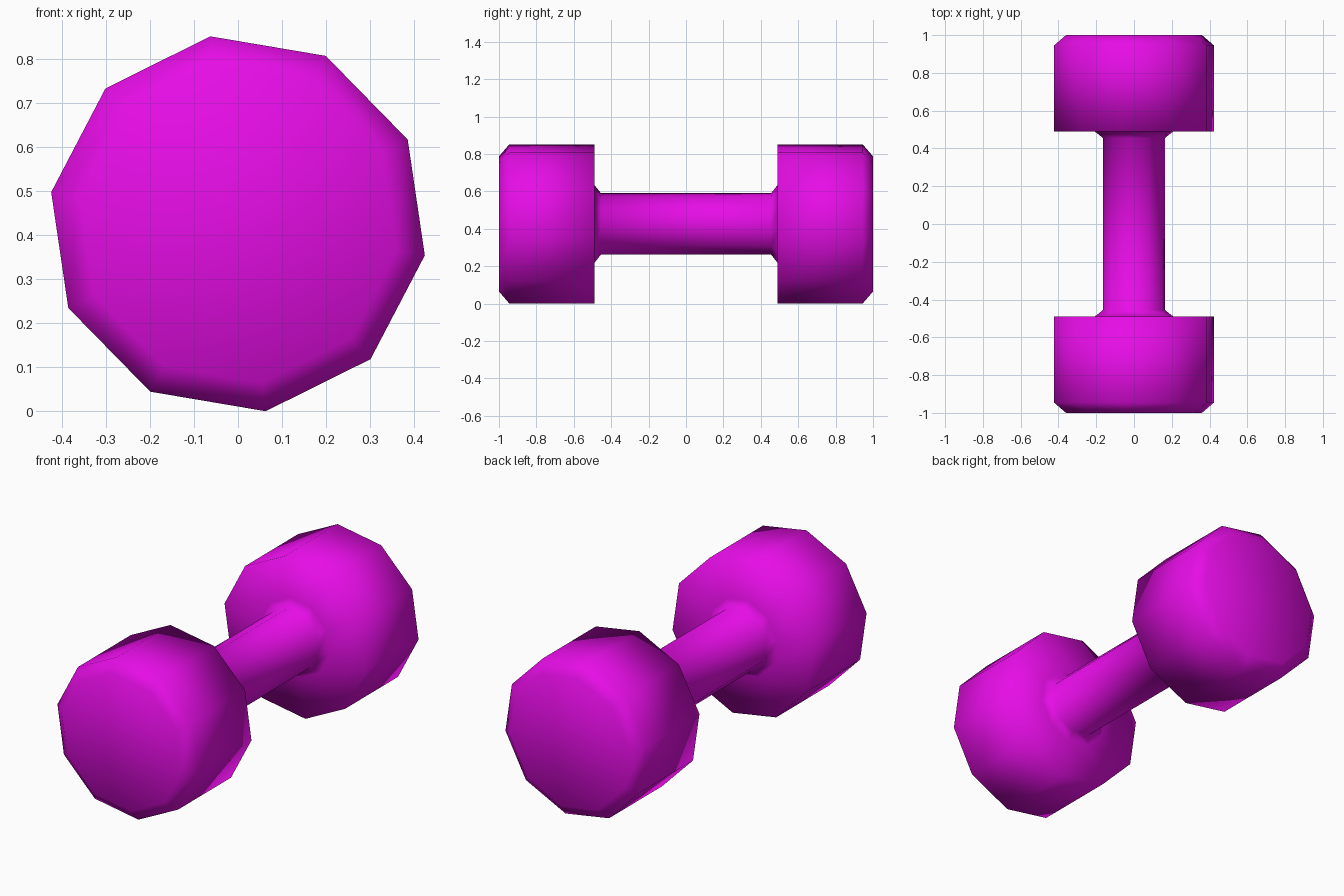
import bpy, bmesh, math

if "Cube" in bpy.data.objects:
    bpy.data.objects.remove(bpy.data.objects["Cube"])

SIDES = 10
CENTRE_Z = 0.426
START = math.radians(98.4)

# half profile from grip to outer end: (y, radius)
half = [(0.455, 0.166), (0.49, 0.211), (0.49, 0.43), (0.945, 0.43), (1.0, 0.365)]
profile = [(-y, r) for y, r in reversed(half)] + half

magenta = bpy.data.materials.new("magenta")
magenta.diffuse_color = (0.79, 0.004, 0.79, 1)
magenta.use_nodes = True
magenta.node_tree.nodes["Principled BSDF"].inputs["Base Color"].default_value = magenta.diffuse_color

# ten-sided lathed body: two weights joined by a flared grip
bm = bmesh.new()
rings = []
for y, r in profile:
    rings.append([bm.verts.new((r * math.cos(START + i * math.tau / SIDES), y,
                                CENTRE_Z + r * math.sin(START + i * math.tau / SIDES)))
                  for i in range(SIDES)])
for a, b in zip(rings, rings[1:]):
    for i in range(SIDES):
        j = (i + 1) % SIDES
        bm.faces.new((a[i], a[j], b[j], b[i]))

# flat end caps
bm.faces.new(rings[0])
bm.faces.new(rings[-1])
bmesh.ops.recalc_face_normals(bm, faces=bm.faces)
for f in bm.faces:
    f.smooth = True

mesh = bpy.data.meshes.new("dumbbell")
bm.to_mesh(mesh)
bm.free()
mesh.materials.append(magenta)
bpy.context.collection.objects.link(bpy.data.objects.new("dumbbell", mesh))
